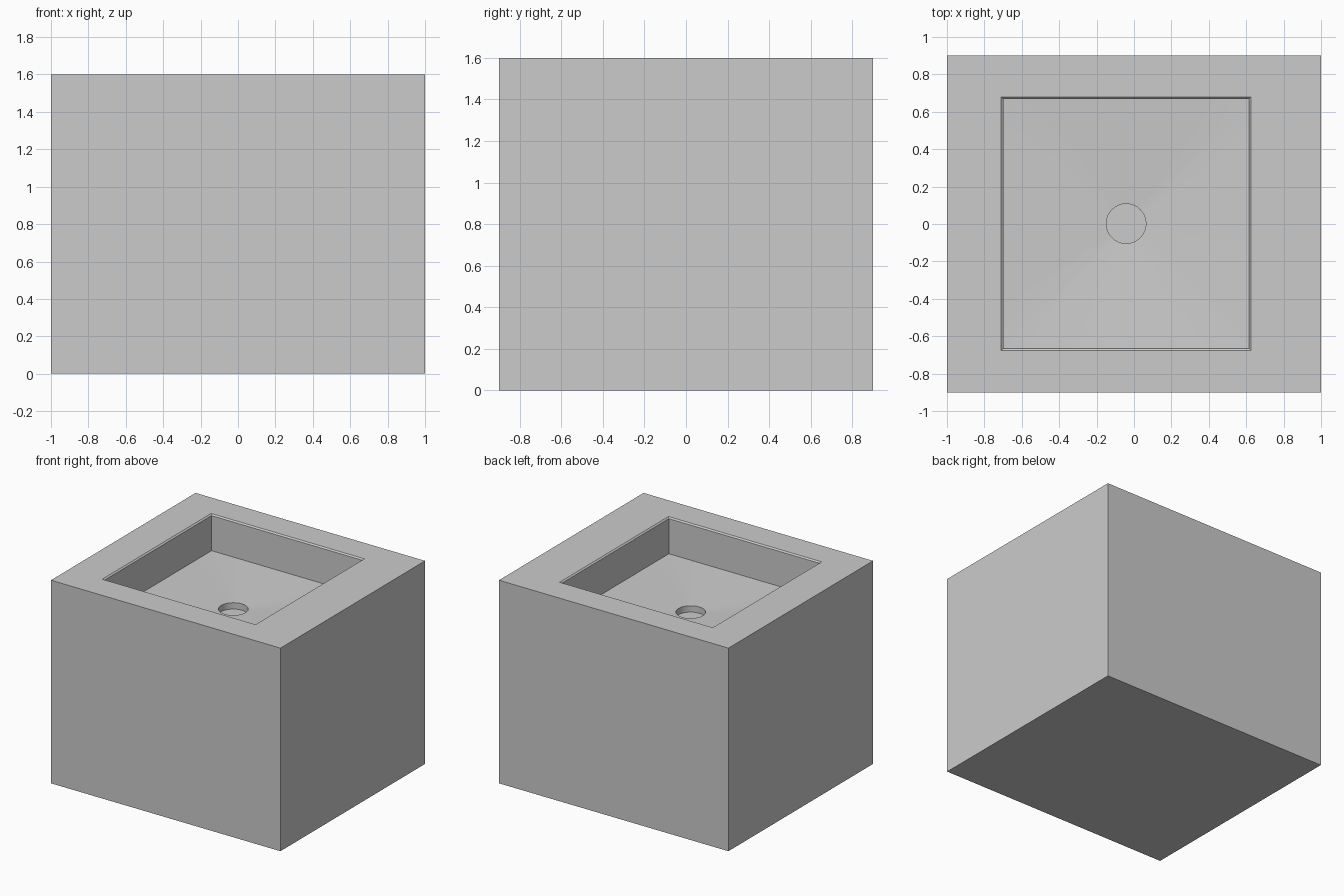
import bpy, bmesh, math

if "Cube" in bpy.data.objects:
    bpy.data.objects.remove(bpy.data.objects["Cube"])

SEG = 32            # points per ring; multiples of 45 degrees land on corners
BX, BY = -0.042, 0.002   # basin centre


def square_ring(bm, cx, cy, hx, hy, z):
    pts = []
    for i in range(SEG):
        a = 2 * math.pi * i / SEG
        c, s = math.cos(a), math.sin(a)
        m = max(abs(c), abs(s))
        pts.append(bm.verts.new((cx + hx * c / m, cy + hy * s / m, z)))
    return pts


def round_ring(bm, cx, cy, r, z):
    return [bm.verts.new((cx + r * math.cos(2 * math.pi * i / SEG),
                          cy + r * math.sin(2 * math.pi * i / SEG), z))
            for i in range(SEG)]


bm = bmesh.new()
rings = [
    # outer block
    square_ring(bm, 0, 0, 1.0, 0.9, 0.0),
    square_ring(bm, 0, 0, 1.0, 0.9, 1.6),
    # eased basin rim and walls
    square_ring(bm, BX, BY, 0.668, 0.678, 1.6),
    square_ring(bm, BX, BY, 0.657, 0.667, 1.59),
    square_ring(bm, BX, BY, 0.655, 0.665, 1.315),
    # floor falling gently to the drain recess
    round_ring(bm, BX, BY, 0.106, 1.285),
    round_ring(bm, BX, BY, 0.106, 1.235),
]
for lo, hi in zip(rings, rings[1:]):
    for i in range(SEG):
        j = (i + 1) % SEG
        bm.faces.new((lo[i], lo[j], hi[j], hi[i]))
bm.faces.new(rings[0][::-1])
bm.faces.new(rings[-1])
bmesh.ops.recalc_face_normals(bm, faces=bm.faces)

mesh = bpy.data.meshes.new("sink_block")
bm.to_mesh(mesh)
bm.free()
sink = bpy.data.objects.new("sink_block", mesh)
bpy.context.collection.objects.link(sink)

# smooth drain wall, crisp edges
bpy.context.view_layer.objects.active = sink
sink.select_set(True)
bpy.ops.object.shade_smooth_by_angle(angle=math.radians(30))
